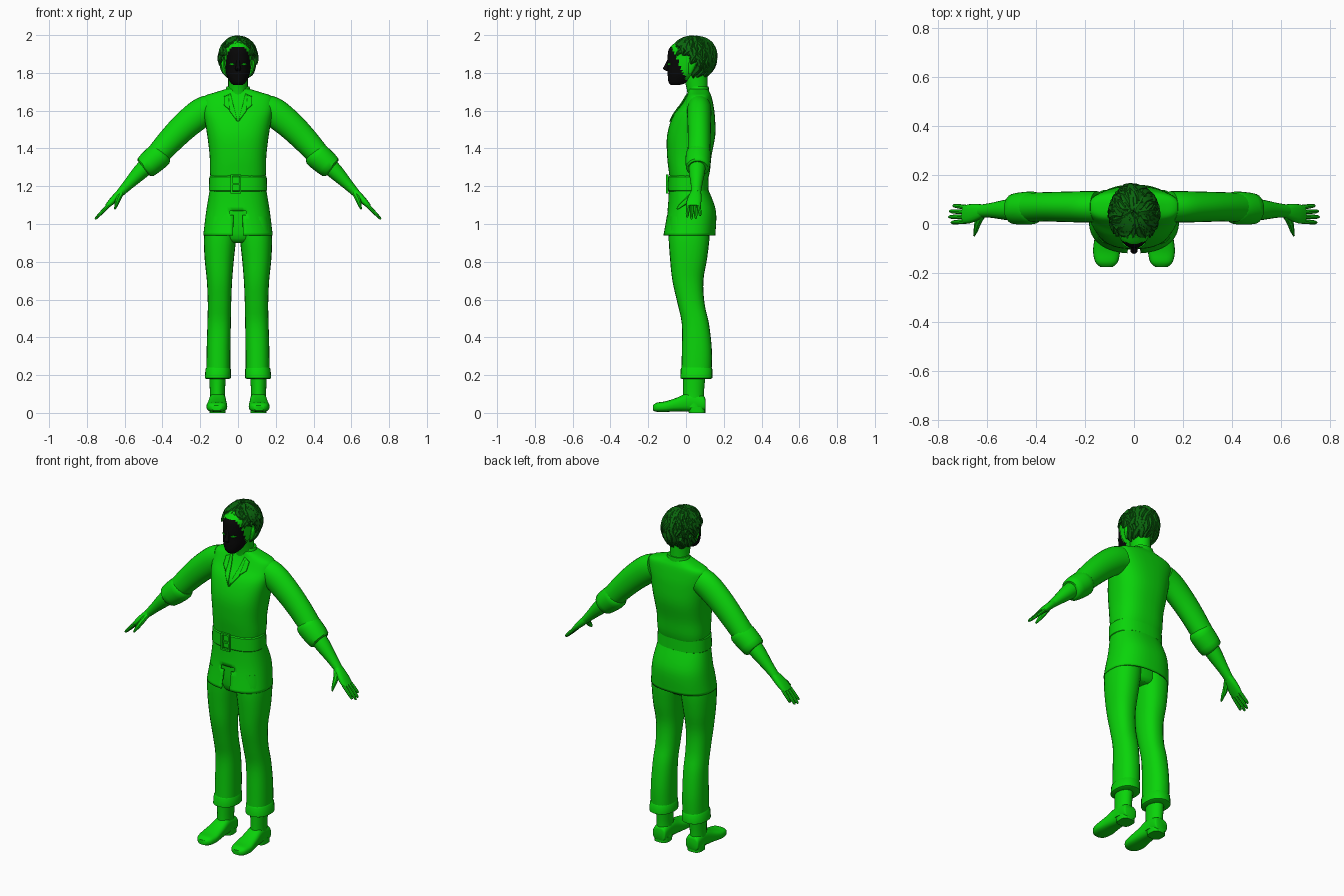
import bpy, bmesh, math, random
from math import sin, cos, pi, radians
from mathutils import Vector
from mathutils.bvhtree import BVHTree

if "Cube" in bpy.data.objects:
    bpy.data.objects.remove(bpy.data.objects["Cube"])
random.seed(4)
X, Y, Z = Vector((1, 0, 0)), Vector((0, 1, 0)), Vector((0, 0, 1))


def material(name, rgb):
    m = bpy.data.materials.new(name)
    m.use_nodes = True
    m.diffuse_color = (*rgb, 1)
    m.node_tree.nodes["Principled BSDF"].inputs["Base Color"].default_value = (*rgb, 1)
    return m


GREEN = material("bright green", (0.003, 0.66, 0.003))
DARK = material("dark green", (0.003, 0.13, 0.004))
BLACK = material("black", (0.002, 0.002, 0.002))


def finish(bm, name, mat, mirror=False):
    bmesh.ops.recalc_face_normals(bm, faces=bm.faces)
    me = bpy.data.meshes.new(name)
    bm.to_mesh(me)
    bm.free()
    me.materials.append(mat)
    ob = bpy.data.objects.new(name, me)
    bpy.context.collection.objects.link(ob)
    if mirror:
        ob.modifiers.new("Mirror", 'MIRROR')
    return ob


def smooth_path(st, steps):
    """Catmull-Rom interpolation of station tuples."""
    if steps < 2:
        return st
    out = []
    for i in range(len(st) - 1):
        p = [st[max(i - 1, 0)], st[i], st[i + 1], st[min(i + 2, len(st) - 1)]]
        for k in range(steps):
            t = k / steps
            out.append(tuple(
                b + t * ((c - a) / 2 + t * ((a - 2.5 * b + 2 * c - d / 2) + t * (1.5 * (b - c) + (d - a) / 2)))
                for a, b, c, d in zip(*p)))
    return out + [st[-1]]


def sweep(bm, st, n=24, steps=4, axis=None, ref=Y, power=2.0, caps=True):
    """Skin rings through stations (x, y, z, half width, half depth)."""
    st = smooth_path(st, steps)
    rings = []
    for i, s in enumerate(st):
        t = axis
        if t is None:
            t = Vector(st[min(i + 1, len(st) - 1)][:3]) - Vector(st[max(i - 1, 0)][:3])
            t = (t - ref * t.dot(ref)).normalized()
        a, ring = ref.cross(t), []
        for j in range(n):
            c, d = cos(2 * pi * j / n), sin(2 * pi * j / n)
            u = math.copysign(abs(c) ** (2 / power), c) * s[3]
            v = math.copysign(abs(d) ** (2 / power), d) * s[4]
            ring.append(bm.verts.new(Vector(s[:3]) + a * u + ref * v))
        rings.append(ring)
    for r, q in zip(rings, rings[1:]):
        for j in range(n):
            bm.faces.new((r[j], r[(j + 1) % n], q[(j + 1) % n], q[j]))
    if caps:
        bm.faces.new(rings[0])
        bm.faces.new(rings[-1])


def tube(name, st, mat=GREEN, mirror=False, **kw):
    bm = bmesh.new()
    sweep(bm, st, **kw)
    return finish(bm, name, mat, mirror)


def column(name, rows, mat=GREEN, mirror=False, **kw):
    """Upright loft from rows (z, x centre, half width, front y, back y)."""
    st = [(x, (f + b) / 2, z, w, (b - f) / 2) for z, x, w, f, b in rows]
    return tube(name, st, mat, mirror, axis=Z, **kw)


# Torso, belt and tunic skirt
torso = column("vest", [
    (1.2, 0, .14, -.08, .105), (1.27, 0, .148, -.09, .125), (1.36, 0, .15, -.1, .135),
    (1.47, 0, .163, -.1, .155), (1.57, 0, .18, -.07, .153), (1.63, 0, .188, -.025, .145),
    (1.675, 0, .18, .003, .135), (1.697, 0, .12, .012, .125), (1.715, 0, .062, .015, .115)],
    n=40, power=2.5)
column("belt", [(1.172, 0, .148, -.09, .115), (1.178, 0, .154, -.096, .12),
                (1.25, 0, .152, -.094, .118), (1.256, 0, .146, -.088, .112)],
       n=40, steps=1, power=2.4)
skirt = column("tunic_skirt", [(1.19, 0, .148, -.09, .115), (1.07, 0, .168, -.098, .158),
                               (.94, 0, .184, -.12, .155)], n=64, steps=6, power=2.4, caps=False)
bm = bmesh.new()
bm.from_mesh(skirt.data)
slit = [f for f in bm.faces if f.calc_center_median().y < 0
        and abs(f.calc_center_median().x) < .034 and f.calc_center_median().z < 1.065]
bmesh.ops.delete(bm, geom=slit, context='FACES')
bm.to_mesh(skirt.data)
bm.free()
skirt.modifiers.new("Thickness", 'SOLIDIFY').thickness = .008
column("pelvis", [(.9, 0, .06, -.05, .09), (.95, 0, .145, -.08, .11), (1.18, 0, .135, -.075, .1)], power=2.4)


# Plates laid over a curved surface
def plate(name, target, corners, mat, off=.004, mirror=False, n=6):
    tree = BVHTree.FromPolygons([v.co for v in target.data.vertices],
                                [p.vertices[:] for p in target.data.polygons])
    a, b, c, d = [Vector((x, z)) for x, z in corners]
    bm = bmesh.new()
    grid = []
    for i in range(n + 1):
        row = []
        for j in range(n + 1):
            q = a.lerp(b, i / n).lerp(d.lerp(c, i / n), j / n)
            hit = tree.ray_cast(Vector((q.x, -1, q.y)), Y)[0]
            y = hit.y if hit else 0
            row.append(bm.verts.new((q.x, y - off, q.y)))
        grid.append(row)
    for r, q in zip(grid, grid[1:]):
        for j in range(n):
            bm.faces.new((r[j], r[j + 1], q[j + 1], q[j]))
    ob = finish(bm, name, mat, mirror)
    ob.modifiers.new("Thickness", 'SOLIDIFY').thickness = .006
    ob.modifiers["Thickness"].offset = 0
    return ob


plate("lapel", torso, [(.002, 1.54), (.045, 1.6), (.068, 1.675), (.04, 1.69)], GREEN, mirror=True)
plate("lapel_tab", torso, [(.045, 1.605), (.075, 1.63), (.075, 1.675), (.05, 1.68)], GREEN, .007, True)
column("collar", [(1.67, 0, .075, .005, .125), (1.705, 0, .068, .012, .122), (1.728, 0, .06, .02, .12)], power=2.2)
bm = bmesh.new()
for x, z, w, h in ((-.035, 1.212, .01, .1), (.012, 1.212, .01, .1), (-.012, 1.258, .05, .01),
                   (-.012, 1.167, .05, .01), (-.008, 1.212, .04, .01)):
    r = bmesh.ops.create_cube(bm, size=1)["verts"]
    bmesh.ops.scale(bm, vec=(w, .012, h), verts=r)
    bmesh.ops.translate(bm, vec=(x, -.099, z), verts=r)
finish(bm, "belt_buckle", GREEN)

# Legs, trouser cuffs and boots
column("trouser_leg", [(1.04, .085, .08, -.085, .12), (.94, .094, .086, -.092, .125), (.82, .099, .078, -.085, .112),
                       (.7, .098, .067, -.072, .092), (.58, .098, .062, -.045, .098), (.47, .1, .062, -.022, .122),
                       (.33, .103, .063, -.022, .137), (.2, .104, .063, -.025, .135)], mirror=True, power=2.3)
column("trouser_cuff", [(.18, .107, .062, -.022, .132), (.184, .107, .069, -.03, .14),
                        (.232, .105, .067, -.028, .14), (.242, .105, .06, -.022, .132)],
       mirror=True, steps=1, power=2.3)
column("boot_shaft", [(.03, .108, .045, -.02, .1), (.1, .109, .04, -.015, .095), (.22, .108, .045, -.015, .105)],
       mirror=True)
tube("boot_foot", [(.108, .102, .045, .036, .03), (.108, .09, .05, .042, .042), (.108, .02, .058, .044, .05),
                   (.11, -.05, .044, .05, .036), (.112, -.11, .033, .055, .028), (.112, -.155, .03, .046, .024),
                   (.112, -.175, .026, .026, .014)], mirror=True, axis=-Y, ref=Z, power=2.8)
column("boot_heel", [(0, .108, .042, .015, .102), (.03, .108, .042, .01, .102)], mirror=True, steps=1, power=3)

# Arms
tube("sleeve", [(.15, .07, 1.61, .075, .064), (.2, .07, 1.585, .078, .064), (.28, .07, 1.52, .074, .062),
                (.36, .07, 1.44, .068, .06), (.44, .067, 1.35, .06, .06)], mirror=True)
tube("sleeve_cuff", [(.4, .066, 1.38, .055, .055), (.41, .066, 1.37, .068, .066), (.445, .064, 1.34, .069, .067),
                     (.49, .062, 1.3, .062, .062), (.497, .062, 1.294, .045, .045)],
     mirror=True, steps=2)
tube("forearm", [(.47, .06, 1.32, .046, .046), (.52, .058, 1.272, .041, .042), (.58, .056, 1.21, .029, .031),
                 (.625, .053, 1.163, .021, .026)], mirror=True, n=16)
tube("palm", [(.612, .054, 1.175, .02, .025), (.64, .048, 1.148, .02, .034), (.67, .042, 1.118, .017, .039),
              (.695, .039, 1.092, .012, .036)], mirror=True, n=16, power=2.5)
bm = bmesh.new()
for k, reach in enumerate((.9, 1.05, 1.0, .78)):
    y, spread = .011 + .019 * k, -.005 + .004 * k
    pts = [(.685 + .068 * reach * t, y + spread * t, 1.1 - .071 * reach * t, r, r)
           for t, r in ((0, .0105), (.5, .0095), (.9, .0075), (1, .003))]
    sweep(bm, pts, n=8, steps=2)
sweep(bm, [(.62, .035, 1.16, .015, .012), (.637, .005, 1.125, .014, .015), (.645, -.025, 1.1, .0095, .012),
           (.652, -.047, 1.08, .004, .005)], n=8, axis=Vector((.3, -.7, -.6)).normalized(),
      ref=Vector((.3, -.7, -.6)).cross(X).normalized())
finish(bm, "fingers", GREEN, True)

# Head with a dark face region
column("neck", [(1.64, 0, .06, .01, .125), (1.71, 0, .052, .005, .115), (1.8, 0, .053, -.02, .115)])
head = column("head", [(1.735, 0, .024, -.08, -.035), (1.752, 0, .042, -.093, .01), (1.79, 0, .06, -.097, .06),
                       (1.83, 0, .069, -.097, .12), (1.88, 0, .073, -.098, .145), (1.93, 0, .073, -.088, .145),
                       (1.97, 0, .048, -.045, .11)], n=40, steps=6, power=2.2)
head.data.materials.append(BLACK)
for p in head.data.polygons:
    if p.center.z < 1.935 and p.center.y < -.005 - (p.center.z - 1.78) * .45:
        p.material_index = 1
tube("nose", [(0, -.09, 1.872, .008, .008), (0, -.102, 1.84, .011, .011), (0, -.108, 1.822, .015, .014),
              (0, -.098, 1.81, .01, .006)], BLACK, axis=Z, n=12)
plate("eye", head, [(.018, 1.845), (.03, 1.839), (.046, 1.847), (.031, 1.852)], GREEN, .002, True, 4)
tube("ear", [(.068, .022, 1.795, .006, .008), (.074, .028, 1.82, .01, .015), (.078, .034, 1.85, .011, .02),
             (.076, .034, 1.87, .005, .01)], mirror=True, axis=Z, n=12)


# Hair: scalp shell and wavy locks flowing from the crown
def scalp(az, el, grow=1.0):
    return Vector((.09 * cos(el) * sin(az), .035 - .116 * cos(el) * cos(az) + .01 * sin(el),
                   1.875 + .107 * sin(el))) + (grow - 1) * .1 * Vector(
        (cos(el) * sin(az), -cos(el) * cos(az), sin(el)))


def hairline(az):
    front = cos(az)
    return radians(30 if front > .55 else 8 if front > .0 else -15 if front > -.25 else -62)


bm = bmesh.new()
bmesh.ops.create_icosphere(bm, subdivisions=4, radius=1)
gone = []
for f in bm.faces:
    c = f.calc_center_median()
    if math.asin(max(-1, min(1, c.z))) < hairline(math.atan2(c.x, -c.y)):
        gone.append(f)
bmesh.ops.delete(bm, geom=gone, context='FACES')
for v in bm.verts:
    v.co = scalp(math.atan2(v.co.x, -v.co.y), math.asin(max(-1, min(1, v.co.z))), .97)
finish(bm, "hair_shell", DARK)

bm = bmesh.new()
for i in range(170):
    az = i * 2.39996
    low = hairline(az)
    start = low + (radians(88) - low) * random.uniform(.2, 1)
    end = max(low, start - radians(random.uniform(40, 70)))
    phase, swing, size = random.uniform(0, 6), random.uniform(-.5, .5), random.uniform(.013, .02)
    lift = random.uniform(.06, .16)
    pts = []
    for k in range(6):
        t = k / 5
        p = scalp(az + swing * t + .1 * sin(phase + 5 * t), start + (end - start) * t, 1.0 + lift * t * t)
        r = size * (1 - t ** 3) + .002
        pts.append((p.x, p.y, p.z, r, r * .8))
    d = (Vector(pts[-1][:3]) - Vector(pts[0][:3])).normalized()
    sweep(bm, pts, n=6, steps=2, axis=d, ref=d.orthogonal().normalized())
finish(bm, "hair_locks", DARK)

# Smooth shading with crisp edges
for ob in bpy.context.scene.objects:
    ob.select_set(ob.type == 'MESH')
bpy.context.view_layer.objects.active = torso
bpy.ops.object.shade_smooth_by_angle(angle=radians(40))
